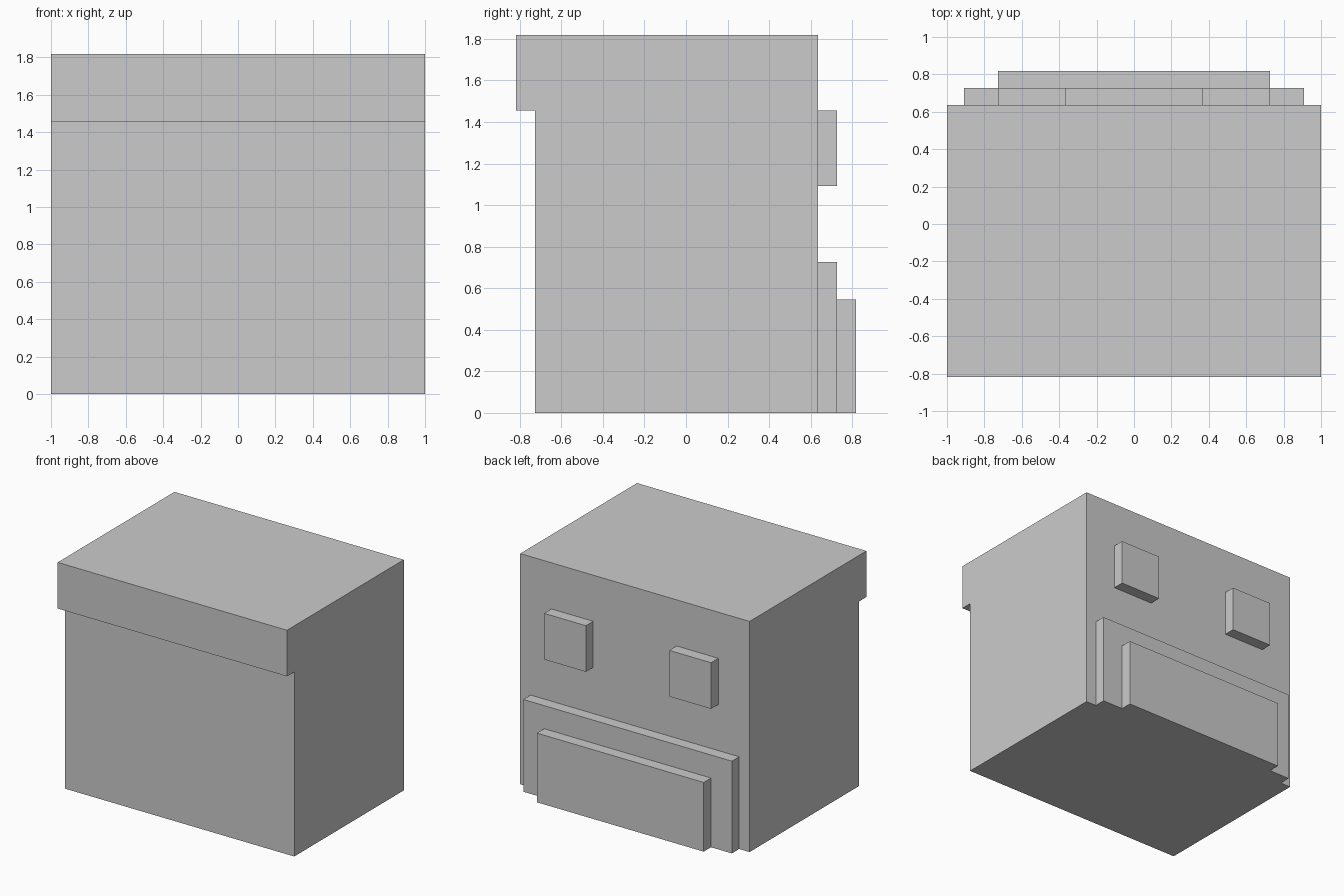
import bpy
import bmesh

if "Cube" in bpy.data.objects:
    bpy.data.objects.remove(bpy.data.objects["Cube"])

U = 1 / 11  # the model sits on a regular grid of this size


def make_object(name, bm):
    bmesh.ops.recalc_face_normals(bm, faces=bm.faces)
    mesh = bpy.data.meshes.new(name)
    bm.to_mesh(mesh)
    bm.free()
    obj = bpy.data.objects.new(name, mesh)
    bpy.context.collection.objects.link(obj)
    return obj


def box(name, x, y, z):
    """Box from (min, max) ranges in grid units."""
    bm = bmesh.new()
    bmesh.ops.create_cube(bm, size=1)
    for v in bm.verts:
        v.co = [r[0 if c < 0 else 1] * U for c, r in zip(v.co, (x, y, z))]
    return make_object(name, bm)


def extrude_profile(name, points, x0, x1):
    """Side profile of (y, z) grid points, extruded along x."""
    bm = bmesh.new()
    face = bm.faces.new([bm.verts.new((x0 * U, y * U, z * U)) for y, z in points])
    result = bmesh.ops.extrude_face_region(bm, geom=[face])
    verts = [g for g in result["geom"] if isinstance(g, bmesh.types.BMVert)]
    bmesh.ops.translate(bm, verts=verts, vec=((x1 - x0) * U, 0, 0))
    return make_object(name, bm)


# Main block with the overhanging front brow
extrude_profile("body", [(-8, 0), (7, 0), (7, 20), (-9, 20), (-9, 16), (-8, 16)], -11, 11)

# Stepped panels on the lower back
box("lower_panel", (-10, 10), (7, 8), (0, 8))
box("outer_panel", (-8, 8), (8, 9), (0, 6))

# Pair of square blocks on the upper back
for side, x in (("left", (-8, -4)), ("right", (4, 8))):
    box(f"square_block_{side}", x, (7, 8), (12, 16))
